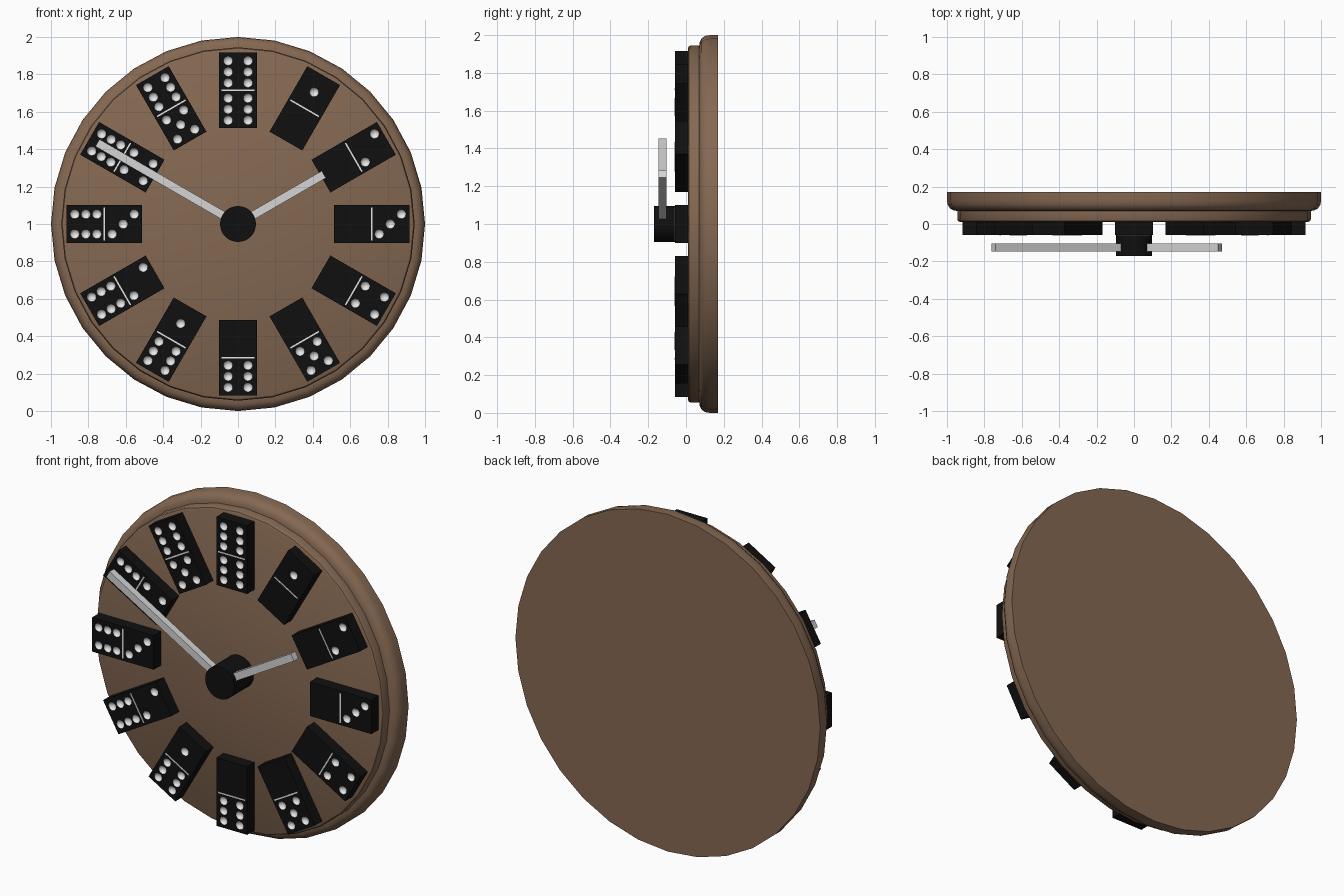
import bpy, bmesh, math
from mathutils import Matrix, Vector

if "Cube" in bpy.data.objects:
    bpy.data.objects.remove(bpy.data.objects["Cube"])


def material(name, rgb):
    m = bpy.data.materials.new(name)
    m.diffuse_color = (*rgb, 1)
    m.use_nodes = True
    m.node_tree.nodes["Principled BSDF"].inputs["Base Color"].default_value = m.diffuse_color
    return m


BROWN = material("brown wood", (0.235, 0.14, 0.085))
BLACK = material("black", (0.005, 0.005, 0.005))
WHITE = material("white", (0.8, 0.8, 0.8))
GREY = material("light grey", (0.66, 0.66, 0.66))
CENTRE = Vector((0, 0, 1))


def make(name, bm, mats, angle=0.0, smooth=None):
    """Turn a bmesh into an object turned clockwise about the clock centre."""
    bmesh.ops.recalc_face_normals(bm, faces=bm.faces)
    me = bpy.data.meshes.new(name)
    bm.to_mesh(me)
    bm.free()
    ob = bpy.data.objects.new(name, me)
    bpy.context.collection.objects.link(ob)
    for m in mats:
        me.materials.append(m)
    ob.location = CENTRE
    ob.rotation_euler.y = angle
    if smooth:
        smooth_by_angle(ob, smooth)
    return ob


def activate(ob):
    bpy.ops.object.select_all(action='DESELECT')
    ob.select_set(True)
    bpy.context.view_layer.objects.active = ob


def smooth_by_angle(ob, deg):
    activate(ob)
    bpy.ops.object.shade_smooth_by_angle(angle=math.radians(deg))


def box(x0, x1, y0, y1, z0, z1):
    bm = bmesh.new()
    size = Vector((x1 - x0, y1 - y0, z1 - z0))
    mid = Vector((x1 + x0, y1 + y0, z1 + z0)) / 2
    bmesh.ops.create_cube(bm, size=1, matrix=Matrix.Translation(mid) @ Matrix.Diagonal((*size, 1)))
    return bm


def lathe(profile, n=32):
    """Revolve (radius, y) points about the y axis; both ends are capped."""
    bm = bmesh.new()
    rings = [[bm.verts.new((r * math.sin(2 * math.pi * i / n), y, r * math.cos(2 * math.pi * i / n)))
              for i in range(n)] for r, y in profile]
    for a, b in zip(rings, rings[1:]):
        for i in range(n):
            j = (i + 1) % n
            bm.faces.new((a[i], a[j], b[j], b[i]))
    bm.faces.new(rings[0])
    bm.faces.new(rings[-1])
    return bm


# Stepped wooden disc with rounded rim
make("clock_board", lathe([(0.93, 0.01), (0.94, 0.015), (0.945, 0.025), (0.945, 0.07),
                           (0.965, 0.073), (0.983, 0.083), (0.996, 0.102), (1.0, 0.125),
                           (1.0, 0.17)]), [BROWN], smooth=35)

# Centre hub
make("hub", lathe([(0.096, -0.17), (0.096, 0.015)]), [BLACK], smooth=35)

# Hands
for name, length, hour in (("minute_hand", 0.868, 10), ("hour_hand", 0.53, 2)):
    make(name, box(-0.022, 0.022, -0.146, -0.104, 0, length), [GREY], hour * math.pi / 6)

# Pip layouts on a 3 x 3 grid (across, outward)
PIPS = {0: [], 1: [(0, 0)], 2: [(-1, 1), (1, -1)]}
PIPS[3] = PIPS[2] + PIPS[1]
PIPS[4] = PIPS[2] + [(1, 1), (-1, -1)]
PIPS[5] = PIPS[4] + PIPS[1]
PIPS[6] = PIPS[4] + [(-1, 0), (1, 0)]

RADIUS, FRONT = 0.714, -0.059

# Twelve dominoes, each with dished white pips and a divider line
for hour in range(1, 13):
    a = hour * math.pi / 6
    domino = make(f"domino_{hour}", box(-0.101, 0.101, FRONT, 0.015, RADIUS - 0.202, RADIUS + 0.202),
                  [BLACK, WHITE], a)
    bm = bmesh.new()
    for count, side in ((min(hour, 6), 1), (max(hour - 6, 0), -1)):
        for px, pz in PIPS[count]:
            pos = (px * 0.053, FRONT - 0.012, RADIUS + side * 0.1 + pz * 0.059)
            bmesh.ops.create_uvsphere(bm, u_segments=16, v_segments=10, radius=0.028,
                                      matrix=Matrix.Translation(pos) @ Matrix.Rotation(math.pi / 2, 4, 'X'))
    for f in bm.faces:
        f.material_index = 1
    cutter = make("pip_cutter", bm, [BLACK, WHITE], a)
    cutter.hide_render = True
    bpy.context.view_layer.update()
    mod = domino.modifiers.new("pips", 'BOOLEAN')
    mod.operation = 'DIFFERENCE'
    mod.solver = 'EXACT'
    mod.object = cutter
    activate(domino)
    bpy.ops.object.modifier_apply(modifier=mod.name)
    bpy.data.objects.remove(cutter)
    smooth_by_angle(domino, 40)
    make(f"divider_{hour}", box(-0.088, 0.088, FRONT - 0.002, FRONT + 0.002,
                                RADIUS - 0.004, RADIUS + 0.004), [WHITE], a)
